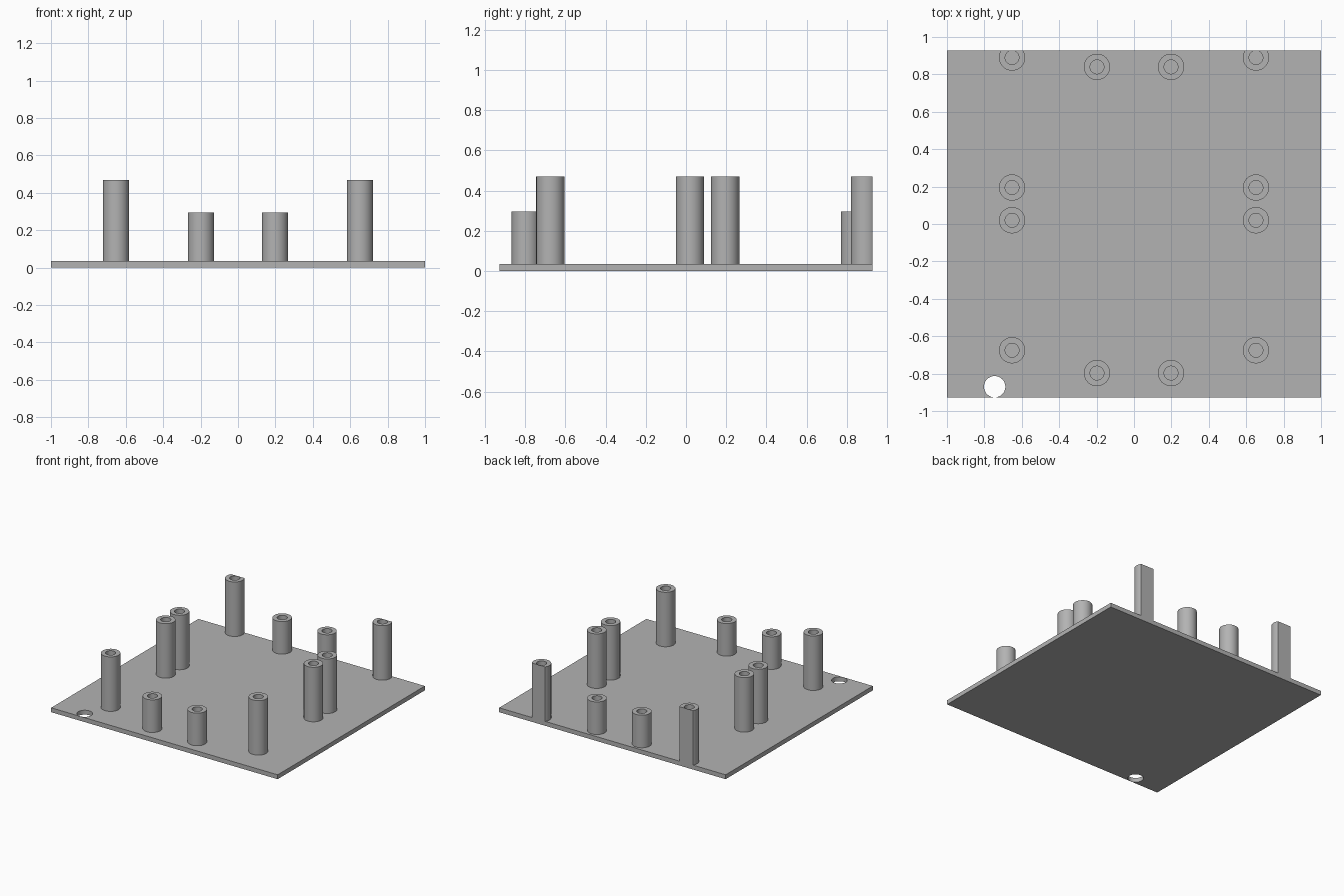
import bpy, bmesh, math

if "Cube" in bpy.data.objects:
    bpy.data.objects.remove(bpy.data.objects["Cube"])

HALF_X, HALF_Y, THICK = 1.0, 0.928, 0.035
R_OUT, R_IN, SEG = 0.07, 0.037, 64

grey = bpy.data.materials.new("plain grey")
grey.diffuse_color = (0.45, 0.45, 0.45, 1)
grey.use_nodes = True
grey.node_tree.nodes["Principled BSDF"].inputs["Base Color"].default_value = grey.diffuse_color


def finish(bm, name):
    bmesh.ops.recalc_face_normals(bm, faces=bm.faces)
    mesh = bpy.data.meshes.new(name)
    bm.to_mesh(mesh)
    bm.free()
    mesh.materials.append(grey)
    ob = bpy.data.objects.new(name, mesh)
    bpy.context.collection.objects.link(ob)
    bpy.ops.object.select_all(action='DESELECT')
    ob.select_set(True)
    bpy.context.view_layer.objects.active = ob
    bpy.ops.object.shade_smooth_by_angle(angle=math.radians(30))
    return ob


def circle(cx, cy, r):
    return [(cx + r * math.cos(2 * math.pi * i / SEG),
             cy + r * math.sin(2 * math.pi * i / SEG)) for i in range(SEG)]


def loop_edges(bm, points):
    vs = [bm.verts.new((x, y, 0)) for x, y in points]
    return [bm.edges.new((vs[i - 1], vs[i])) for i in range(len(vs))]


# Base plate with one round hole by the front left edge
bm = bmesh.new()
edges = loop_edges(bm, [(-HALF_X, -HALF_Y), (HALF_X, -HALF_Y), (HALF_X, HALF_Y), (-HALF_X, HALF_Y)])
edges += loop_edges(bm, circle(-0.745, -0.87, 0.057))
bmesh.ops.triangle_fill(bm, edges=edges, use_beauty=True)
ext = bmesh.ops.extrude_face_region(bm, geom=bm.faces[:], use_keep_orig=True)
top = [g for g in ext["geom"] if isinstance(g, bmesh.types.BMVert)]
bmesh.ops.translate(bm, verts=top, vec=(0, 0, THICK))
finish(bm, "base_plate")


# Hollow standoffs, cut flat where they would pass the back edge
def standoff(name, x, y, height):
    bm = bmesh.new()
    rings = []
    for r, z in ((R_OUT, THICK), (R_OUT, height), (R_IN, height), (R_IN, THICK)):
        rings.append([bm.verts.new((px, min(py, HALF_Y), z)) for px, py in circle(x, y, r)])
    for a, b in zip(rings, rings[1:]):
        for i in range(SEG):
            bm.faces.new((a[i - 1], a[i], b[i], b[i - 1]))
    finish(bm, name)


for side, s in (("left", -1), ("right", 1)):
    for n, y in enumerate((-0.675, 0.02, 0.195, 0.89)):
        standoff(f"tall_standoff_{side}_{n + 1}", s * 0.652, y, 0.47)
    for n, y in enumerate((-0.797, 0.84)):
        standoff(f"short_standoff_{side}_{n + 1}", s * 0.198, y, 0.295)
